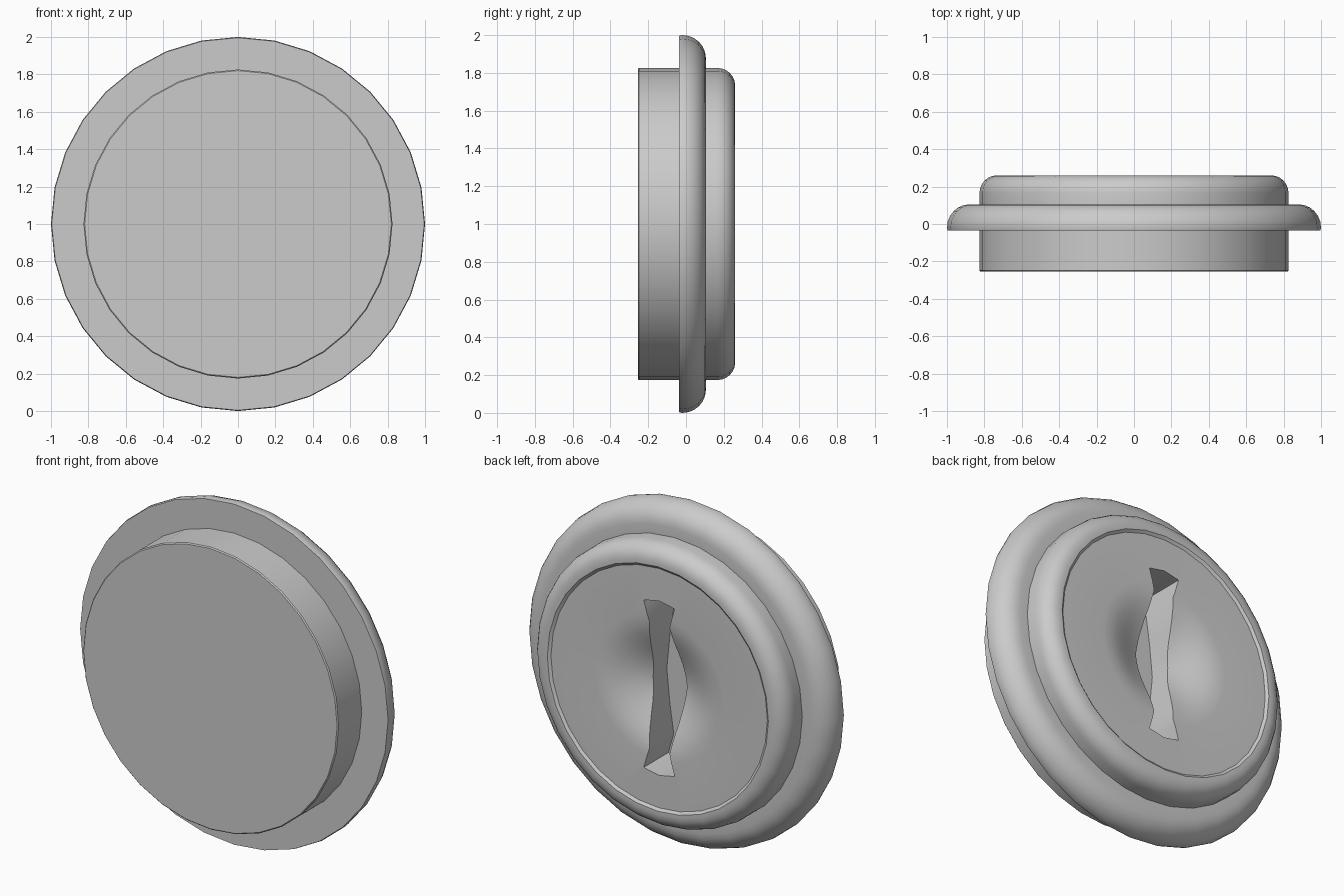
import bpy, bmesh, math

if "Cube" in bpy.data.objects:
    bpy.data.objects.remove(bpy.data.objects["Cube"])

SEGMENTS = 32
CENTRE_Z = 1.0


def arc(r, y, rad_r, rad_y, steps=6):
    """Quarter round from the outer side (r+rad_r, y) to the back (r, y+rad_y)."""
    return [(r + rad_r * math.cos(i / steps * math.pi / 2),
             y + rad_y * math.sin(i / steps * math.pi / 2)) for i in range(steps + 1)]


def make_object(name, bm):
    bmesh.ops.recalc_face_normals(bm, faces=bm.faces)
    mesh = bpy.data.meshes.new(name)
    bm.to_mesh(mesh)
    bm.free()
    obj = bpy.data.objects.new(name, mesh)
    bpy.context.collection.objects.link(obj)
    return obj


def lathe(name, profile):
    """Revolve (radius, y) points around the y axis through the centre."""
    bm = bmesh.new()
    verts = [bm.verts.new((0, y, CENTRE_Z + r)) for r, y in profile]
    edges = [bm.edges.new(pair) for pair in zip(verts, verts[1:])]
    bmesh.ops.spin(bm, geom=verts + edges, cent=(0, 0, CENTRE_Z), axis=(0, 1, 0),
                   angle=math.tau, steps=SEGMENTS, use_merge=True)
    bmesh.ops.remove_doubles(bm, verts=bm.verts, dist=1e-4)
    return make_object(name, bm)


# Cap: front plug, rounded flange, rounded back, shallow bowl
BOWL_R, BOWL_DEPTH, FACE_Y = 0.42, 0.12, 0.248
profile = [(0, -0.255), (0.82, -0.255), (0.826, -0.249), (0.826, -0.036), (0.996, -0.036)]
profile += arc(0.88, -0.02, 0.12, 0.125)
profile += [(0.826, 0.105)]
profile += arc(0.735, 0.165, 0.091, 0.095)
profile += [(0.715, 0.26), (0.70, FACE_Y)]
for i in range(9):
    t = 1 - i / 8
    profile.append((BOWL_R * t, FACE_Y - BOWL_DEPTH * (1 + math.cos(math.pi * t)) / 2))
cap = lathe("cap", profile)

# Grip slot cutter: flared ends, narrow necks, wider middle
half = [(0.10, 0.49), (0.065, 0.37), (0.09, 0.2), (0.11, 0.0),
        (0.09, -0.2), (0.065, -0.37), (0.10, -0.49)]
outline = half + [(0, -0.51)] + [(-x, z) for x, z in reversed(half)] + [(0, 0.51)]
bm = bmesh.new()
face = bm.faces.new([bm.verts.new((x, 0.02, CENTRE_Z + z)) for x, z in outline])
top = bmesh.ops.extrude_face_region(bm, geom=[face])["geom"]
bmesh.ops.translate(bm, vec=(0, 0.4, 0),
                    verts=[v for v in top if isinstance(v, bmesh.types.BMVert)])
cutter = make_object("slot_cutter", bm)

# Cut the slot and apply
mod = cap.modifiers.new("slot", 'BOOLEAN')
mod.operation = 'DIFFERENCE'
mod.solver = 'EXACT'
mod.object = cutter
bpy.context.view_layer.objects.active = cap
cap.select_set(True)
bpy.ops.object.modifier_apply(modifier=mod.name)
bpy.data.objects.remove(cutter, do_unlink=True)

bpy.ops.object.shade_smooth_by_angle(angle=math.radians(35))
